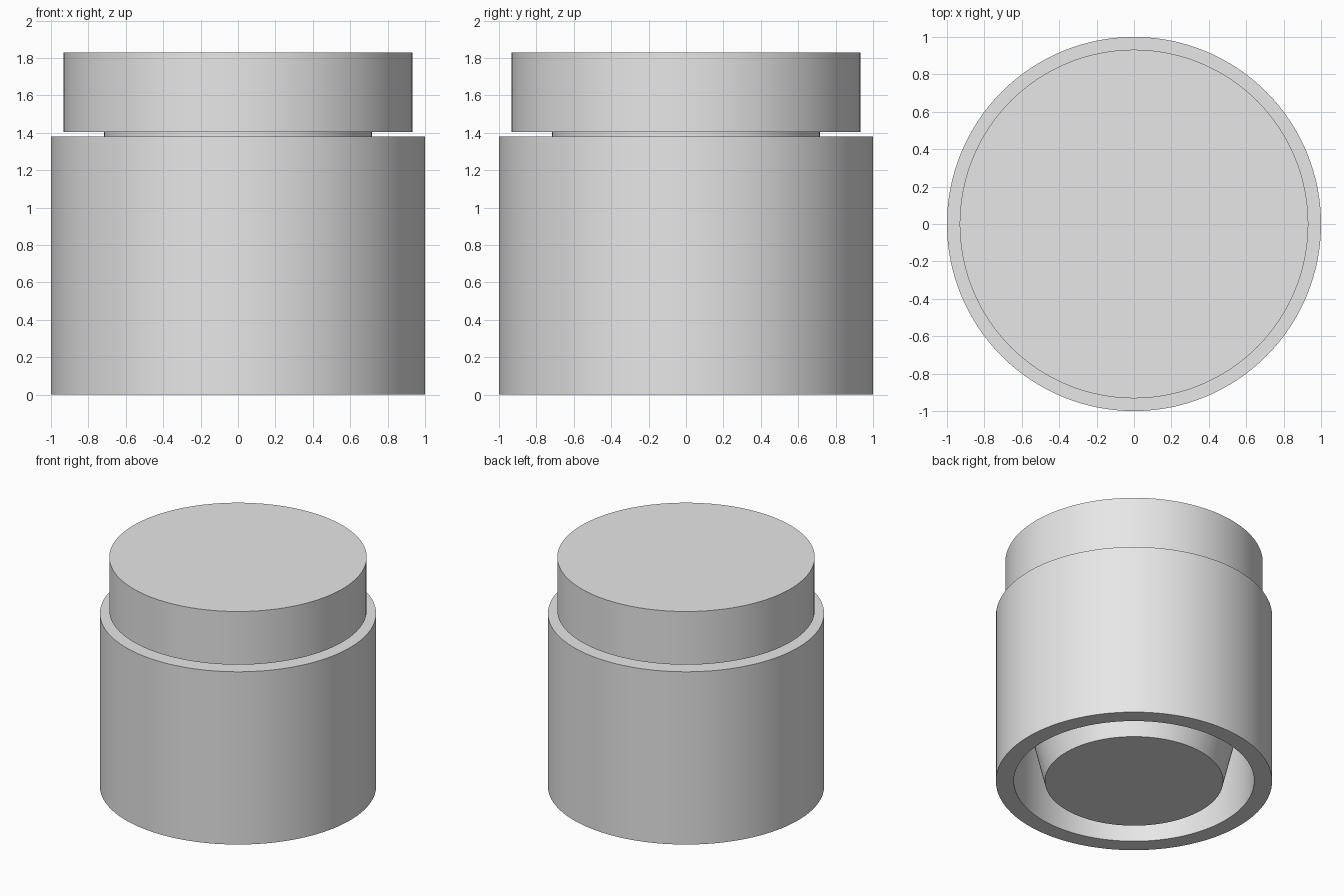
import bpy, bmesh, math

if "Cube" in bpy.data.objects:
    bpy.data.objects.remove(bpy.data.objects["Cube"])

SEGMENTS = 128

grey = bpy.data.materials.new("plain_grey")
grey.diffuse_color = (0.8, 0.8, 0.8, 1)
grey.use_nodes = True
grey.node_tree.nodes["Principled BSDF"].inputs["Base Color"].default_value = grey.diffuse_color


def revolve(name, profile):
    """Spin an (r, z) profile, running from axis to axis, around z."""
    bm = bmesh.new()
    verts = [bm.verts.new((r, 0, z)) for r, z in profile]
    edges = [bm.edges.new(pair) for pair in zip(verts, verts[1:])]
    bmesh.ops.spin(bm, geom=verts + edges, cent=(0, 0, 0), axis=(0, 0, 1),
                   angle=2 * math.pi, steps=SEGMENTS, use_duplicate=False)
    bmesh.ops.remove_doubles(bm, verts=bm.verts, dist=1e-4)
    bmesh.ops.recalc_face_normals(bm, faces=bm.faces)
    mesh = bpy.data.meshes.new(name)
    bm.to_mesh(mesh)
    bm.free()
    mesh.materials.append(grey)
    obj = bpy.data.objects.new(name, mesh)
    bpy.context.collection.objects.link(obj)
    bpy.ops.object.select_all(action='DESELECT')
    obj.select_set(True)
    bpy.context.view_layer.objects.active = obj
    bpy.ops.object.shade_smooth_by_angle(angle=math.radians(30))
    return obj


# Jar: tapered inner cup, hollow gap, outer wall, shoulder and short neck
revolve("jar_body", [
    (0, 0), (0.645, 0), (0.87, 0.94), (0.87, 0),
    (1.0, 0), (1.0, 1.38), (0.717, 1.38), (0.717, 1.395), (0, 1.395),
])

# Lid: plain disc floating just above the shoulder, resting on the neck
revolve("lid", [(0, 1.40), (0.717, 1.395), (0.717, 1.405),
                (0.932, 1.405), (0.932, 1.83), (0, 1.83)])
